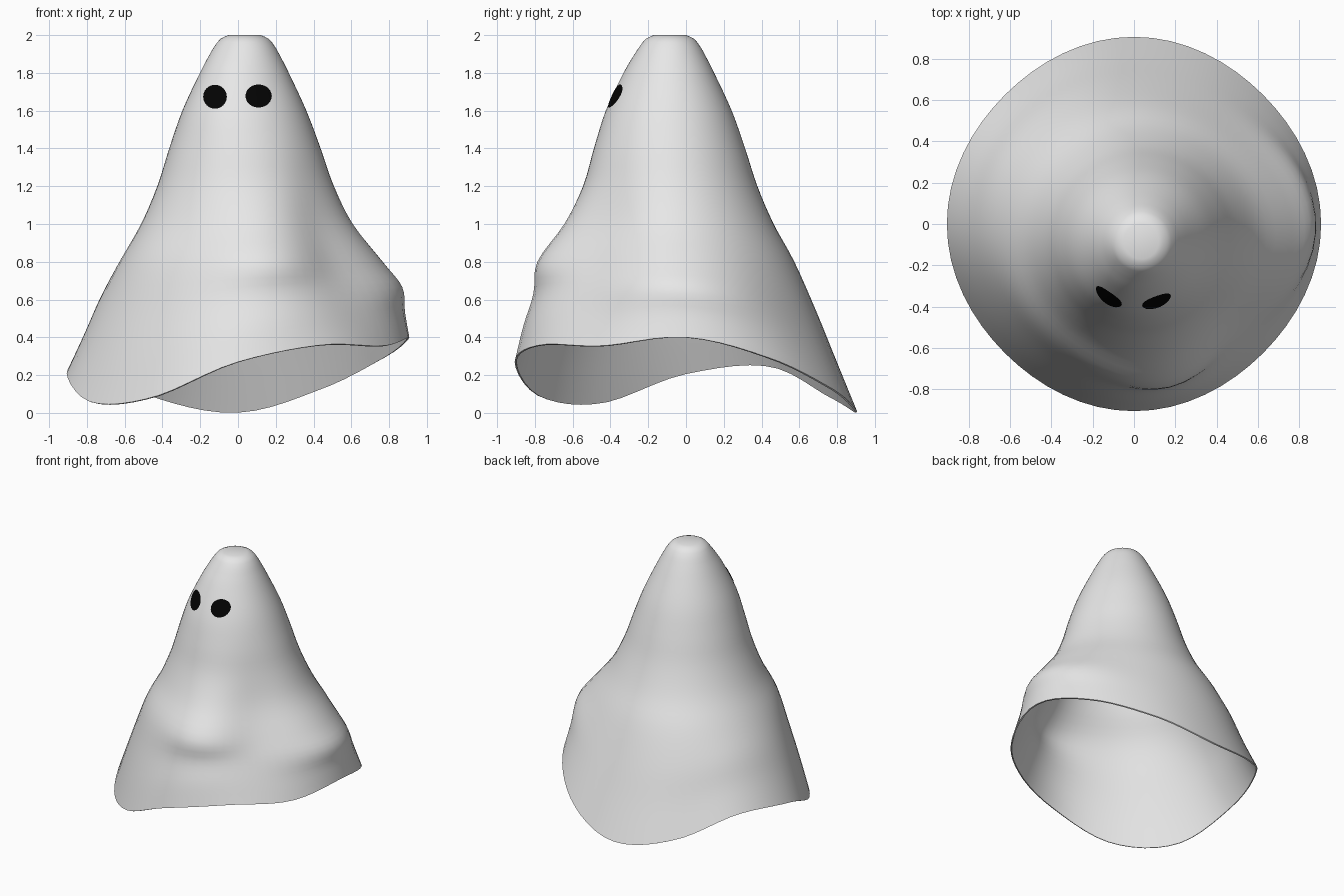
import bpy, bmesh, math
from mathutils import Vector
from mathutils.bvhtree import BVHTree

if "Cube" in bpy.data.objects:
    bpy.data.objects.remove(bpy.data.objects["Cube"])

SEG = 64


def material(name, rgb):
    m = bpy.data.materials.new(name)
    m.diffuse_color = (*rgb, 1)
    m.use_nodes = True
    m.node_tree.nodes["Principled BSDF"].inputs["Base Color"].default_value = m.diffuse_color
    return m


def finish(bm, name, mat):
    me = bpy.data.meshes.new(name)
    bm.to_mesh(me)
    bm.free()
    me.materials.append(mat)
    for p in me.polygons:
        p.use_smooth = True
    ob = bpy.data.objects.new(name, me)
    bpy.context.collection.objects.link(ob)
    return ob


def spline(a, b, c, d, t):
    return b + 0.5 * t * (c - a + t * (2 * a - 5 * b + 4 * c - d + t * (3 * (b - c) + d - a)))


def bell(angle, centre, width):
    d = (angle - centre + 180) % 360 - 180
    return math.exp(-0.5 * (d / width) ** 2)


# Hem height every 30 degrees, counter-clockwise from +x
HEM = [.40, .29, .13, .005, .085, .25, .21, .055, .085, .27, .36, .355]


def hem(angle):
    i, t = int(angle // 30), (angle % 30) / 30
    return max(0, spline(*(HEM[(i + k) % 12] for k in (-1, 0, 1, 2)), t))


# (angle, width) of the right bulge, front bulge, fold between them,
# rear-left bulge and full face
BELLS = [(5, 24), (281, 18), (320, 18), (140, 35), (240, 30)]
# Sheet profile: height, radius, then the strength of each bell
# (heights under 0.8 are stretched to meet the hem)
PROFILE = [
    (2.0, .085, 0, 0, 0, 0, 0), (1.98, .128, 0, 0, 0, 0, 0), (1.94, .16, 0, 0, 0, 0, 0),
    (1.9, .183, 0, 0, 0, 0, .006), (1.8, .234, 0, 0, 0, 0, .018), (1.6, .327, 0, 0, 0, 0, .02),
    (1.4, .398, .005, 0, -.005, 0, .008), (1.2, .463, .012, 0, -.02, 0, -.004),
    (1.0, .547, .03, .025, -.045, .006, -.014), (.8, .647, .09, .07, -.06, .032, -.012),
    (.533, .735, .117, .025, -.04, .035, -.004), (.267, .823, .052, .015, -.02, .01, 0),
    (0, .907, 0, 0, 0, 0, 0)]


def column(angle):
    """Points down the sheet at one angle."""
    pts, h, a = [], hem(angle), math.radians(angle)
    for z, r, *strengths in PROFILE:
        r += sum(s * bell(angle, *b) for s, b in zip(strengths, BELLS))
        lean = min(1, z / .8)
        r -= .022 * (1 - lean) * math.sin(2 * a) ** 2   # slightly squared hem
        if z < .8:
            z = h + z / .8 * (.8 - h)
        pts.append(Vector((.035 * lean + r * math.cos(a), -.085 * lean + r * math.sin(a), z)))
    ext = [pts[0]] + pts + [2 * pts[-1] - pts[-2]]
    out = []
    for i in range(len(pts) - 1):
        n = 2 if i < 3 else 4
        out += [spline(*ext[i:i + 4], k / n) for k in range(n)]
    return out + [pts[-1]]


white = material("sheet white", (.8, .8, .8))
black = material("eye black", (.001, .001, .001))

# Draped sheet, open underneath
bm = bmesh.new()
cols = [[bm.verts.new(p) for p in column(360 * i / SEG)] for i in range(SEG)]
tip = bm.verts.new((.035, -.085, 2.0))
for i in range(SEG):
    a, b = cols[i], cols[(i + 1) % SEG]
    bm.faces.new((tip, a[0], b[0]))
    for k in range(len(a) - 1):
        bm.faces.new((a[k], a[k + 1], b[k + 1], b[k]))
bm.normal_update()
tree = BVHTree.FromBMesh(bm)
sheet = finish(bm, "sheet", white)
mod = sheet.modifiers.new("cloth thickness", 'SOLIDIFY')
mod.thickness = .01
mod.offset = -1
# Keep the hem edge crisp
split = sheet.modifiers.new("crisp hem", 'EDGE_SPLIT')
split.split_angle = math.radians(60)


# Eyes: thin patches laid on the front of the sheet
def eye(name, cx, cz, rx, rz):
    bm = bmesh.new()

    def drop(x, z):
        hit = tree.ray_cast(Vector((x, -2, z)), Vector((0, 1, 0)))
        return bm.verts.new(hit[0] + hit[1].normalized() * .004)

    n = 24
    mid = drop(cx, cz)
    prev = None
    for f in (.35, .7, 1):
        ring = [drop(cx + f * rx * math.cos(math.tau * i / n),
                     cz + f * rz * math.sin(math.tau * i / n)) for i in range(n)]
        for i in range(n):
            j = (i + 1) % n
            if prev:
                bm.faces.new((prev[i], ring[i], ring[j], prev[j]))
            else:
                bm.faces.new((mid, ring[i], ring[j]))
        prev = ring
    return finish(bm, name, black)


eye("left_eye", -.12, 1.672, .062, .063)
eye("right_eye", .108, 1.676, .069, .061)
